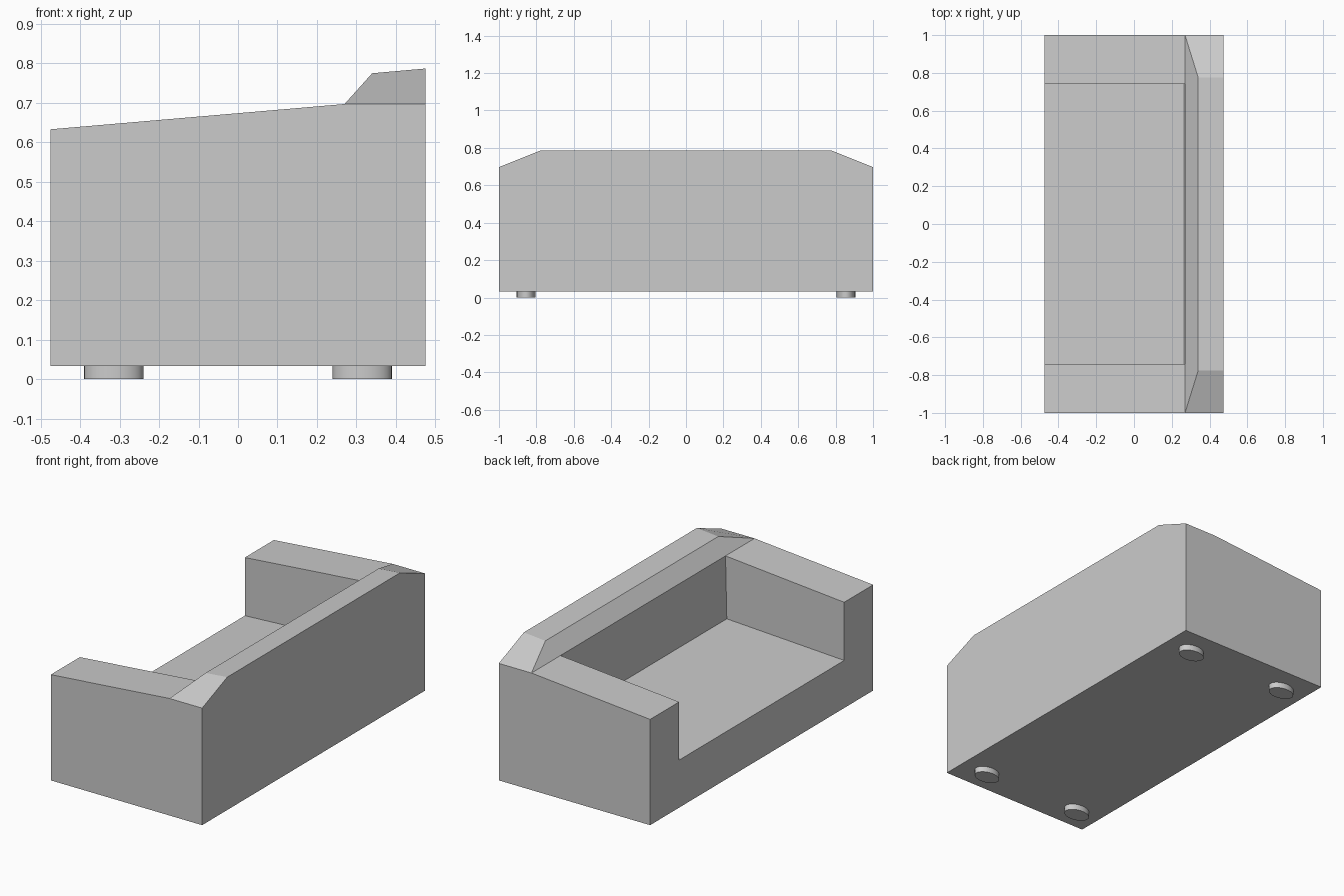
import bpy
import bmesh

cube = bpy.data.objects.get("Cube")
if cube:
    bpy.data.objects.remove(cube, do_unlink=True)

# Single grey for the whole sofa
grey = bpy.data.materials.new("plain grey")
grey.use_nodes = True
colour = (0.6, 0.6, 0.6, 1)
grey.diffuse_color = colour
grey.node_tree.nodes["Principled BSDF"].inputs["Base Color"].default_value = colour

FRONT, REAR, LIP = -0.475, 0.475, 0.27
BASE, SHOULDER = 0.033, 0.697
INNER, CROWN = 0.74, 0.775

# Corner points of one half; the other half is mirrored in y
points = {
    "front_base": (FRONT, 1, BASE),
    "arm_front": (FRONT, 1, 0.633),
    "arm_rear": (LIP, 1, SHOULDER),
    "crown_front": (0.34, CROWN, 0.775),
    "crown_rear": (REAR, CROWN, 0.787),
    "shoulder": (REAR, 1, SHOULDER),
    "rear_base": (REAR, 1, BASE),
    "inner_front": (FRONT, INNER, 0.633),
    "inner_rear": (LIP, INNER, SHOULDER),
    "seat_front": (FRONT, INNER, 0.303),
    "seat_rear": (0.262, INNER, 0.342),
}

# Faces found on each side: outer arm, crown bevel, arm top, inner arm
side_faces = [
    "front_base arm_front arm_rear shoulder rear_base",
    "arm_rear crown_front crown_rear shoulder",
    "arm_front arm_rear inner_rear inner_front",
    "inner_front inner_rear seat_rear seat_front",
]
# Faces spanning both sides: front, seat, backrest, slope, crown, rear, underside
span_faces = [
    "front_base arm_front inner_front seat_front",
    "seat_front seat_rear",
    "seat_rear inner_rear",
    "inner_rear arm_rear crown_front",
    "crown_front crown_rear",
    "crown_rear shoulder rear_base",
    "rear_base front_base",
]


def finish(bm, name):
    bmesh.ops.recalc_face_normals(bm, faces=bm.faces)
    mesh = bpy.data.meshes.new(name)
    bm.to_mesh(mesh)
    bm.free()
    mesh.materials.append(grey)
    obj = bpy.data.objects.new(name, mesh)
    bpy.context.collection.objects.link(obj)
    return obj


# Upholstered body
bm = bmesh.new()
halves = [{n: bm.verts.new((x, s * y, z)) for n, (x, y, z) in points.items()}
          for s in (1, -1)]
for names in side_faces:
    for half in halves:
        bm.faces.new([half[n] for n in names.split()])
for names in span_faces:
    ring = names.split()
    bm.faces.new([halves[0][n] for n in ring] + [halves[1][n] for n in reversed(ring)])
finish(bm, "sofa_body")

# Four short oval feet
for x, end in ((-0.315, "front"), (0.315, "rear")):
    for y, side in ((-0.855, "right"), (0.855, "left")):
        bm = bmesh.new()
        bmesh.ops.create_cone(bm, cap_ends=True, segments=32, radius1=1, radius2=1, depth=BASE)
        bmesh.ops.scale(bm, vec=(0.075, 0.05, 1), verts=bm.verts)
        foot = finish(bm, f"{end}_{side}_foot")
        foot.location = (x, y, BASE / 2)
        bpy.ops.object.select_all(action="DESELECT")
        foot.select_set(True)
        bpy.context.view_layer.objects.active = foot
        bpy.ops.object.shade_smooth_by_angle()
